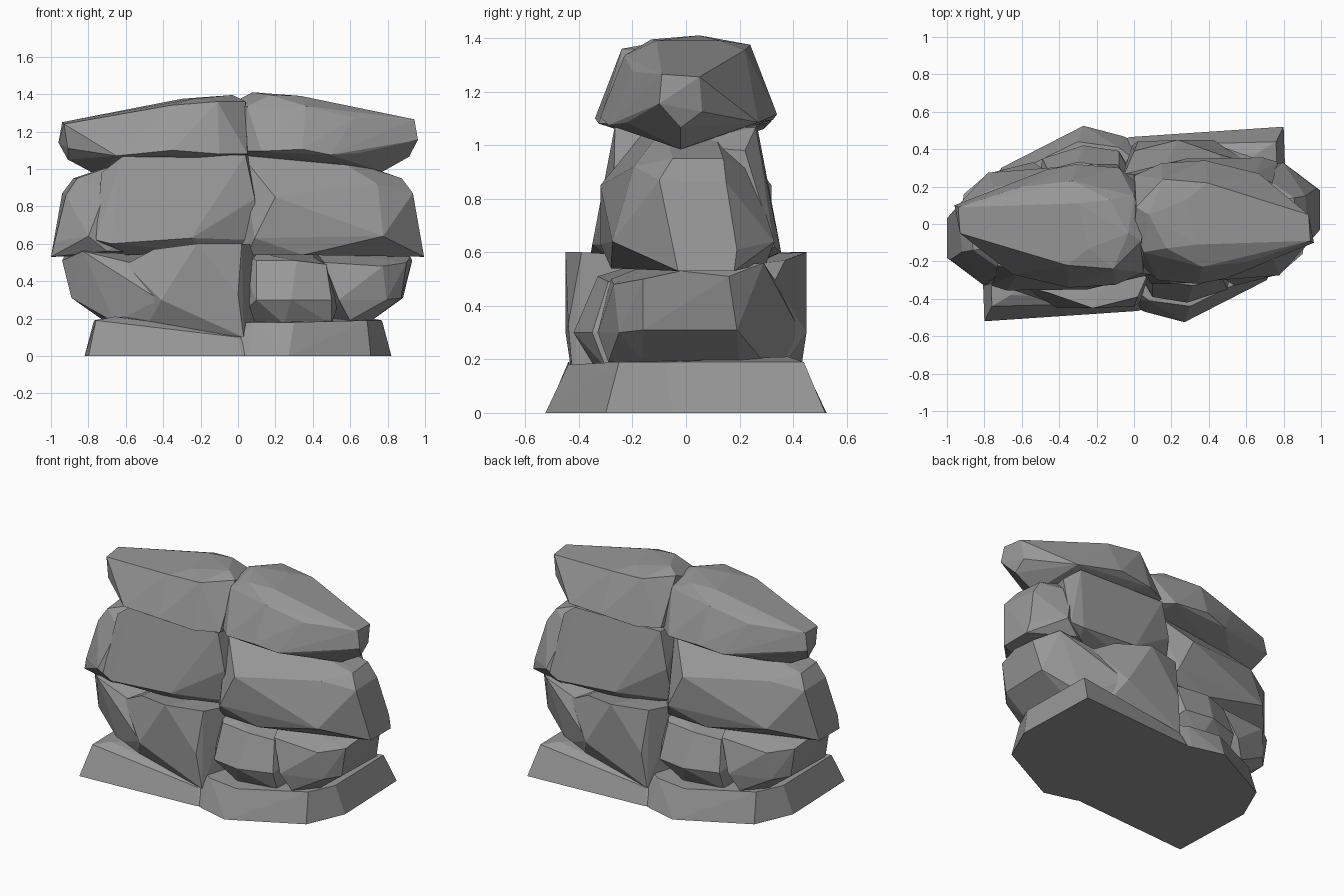
import bpy, bmesh, math

stone = bpy.data.materials.new("grey stone")
stone.diffuse_color = (0.31, 0.31, 0.31, 1)


def rock(name, pts, lift=0.0, shrink=1.0, shift=0.0):
    """Faceted boulder hulled around a few corner points, plus its half-turned twin."""
    bm = bmesh.new()
    for p in pts:
        bm.verts.new(p)
    res = bmesh.ops.convex_hull(bm, input=bm.verts[:])
    junk = {g for g in res["geom_interior"] + res["geom_unused"]
            if isinstance(g, bmesh.types.BMVert) and g.is_valid}
    bmesh.ops.delete(bm, geom=list(junk), context='VERTS')
    bmesh.ops.dissolve_limit(bm, angle_limit=math.radians(4), verts=bm.verts[:], edges=bm.edges[:])
    bmesh.ops.recalc_face_normals(bm, faces=bm.faces[:])
    me = bpy.data.meshes.new(name)
    bm.to_mesh(me)
    bm.free()
    me.materials.append(stone)
    for side, turn in (("left", 0), ("right", math.pi)):
        ob = bpy.data.objects.new(f"{side}_{name}", me)
        ob.rotation_euler.z = turn
        if turn:
            ob.location = (shift, 0, lift)
            ob.scale.x = shrink
        bpy.context.collection.objects.link(ob)


# Wide sloping foot slab
rock("base_slab", [
    (-.80, -.52, 0), (.02, -.465, 0), (.10, -.44, 0), (-.82, .05, 0), (-.71, .30, 0),
    (-.27, .525, 0), (-.06, .47, 0), (.10, .40, 0),
    (-.76, -.44, .19), (-.66, -.38, .21), (0, -.42, .10), (.08, -.36, .11),
    (-.77, .08, .19), (-.69, .25, .19), (-.30, .44, .18), (-.08, .41, .18), (.06, .30, .18)])

# Lower boulder: bulging front block
rock("lower_boulder", [
    (-.60, -.33, .49), (-.45, -.37, .57), (-.22, -.45, .60), (.02, -.39, .60), (.10, -.21, .59),
    (-.41, -.45, .30), (.00, -.44, .33), (-.48, -.36, .17), (.03, -.42, .10), (.10, -.22, .18),
    (-.08, .30, .51), (-.30, .33, .51), (-.08, .39, .30), (-.27, .42, .30),
    (-.49, .35, .30), (-.23, .34, .17), (-.49, .30, .17), (-.46, .29, .49),
    (.06, .10, .58), (.06, .15, .17)], shrink=.98, shift=.02)

# Lower boulder: undercut outer end
rock("lower_end_rock", [
    (-.83, -.29, .56), (-.58, -.33, .50), (-.94, -.16, .51), (-.93, .02, .53),
    (-.89, -.19, .31), (-.88, .16, .31), (-.48, -.36, .17), (-.42, -.43, .30), (-.66, -.30, .18),
    (-.72, -.20, .19), (-.60, .29, .19), (-.72, .16, .19), (-.91, .16, .50), (-.78, .27, .48),
    (-.46, .28, .50), (-.54, .33, .30), (-.80, .25, .30), (-.40, .10, .57)],
    shrink=.98, shift=.01)

# Middle boulder: block with the large front face
rock("middle_boulder", [
    (-.62, -.26, 1.065), (.04, -.265, 1.075), (.09, -.27, .84), (-.68, -.355, .60),
    (.10, -.22, .62), (-.25, -.35, .63), (-.73, -.22, .98), (-.76, -.33, .62),
    (-.15, -.25, .55), (.09, .05, .55), (-.60, -.20, .54), (-.65, .05, 1.0),
    (.06, -.05, 1.08), (-.45, .05, 1.08), (-.60, .10, .54)],
    shrink=.96, shift=.04)

# Middle boulder: faceted ledge wrapping the back and outer end
rock("middle_ledge", [
    (-.02, .14, 1.07), (-.50, .08, 1.07), (-.20, .32, .85), (-.09, .32, .63), (-.78, .275, .64),
    (-.75, .195, .92), (-.88, .05, .95), (-.94, .10, .87), (-.86, -.14, .95), (-.92, -.15, .86),
    (-.98, -.19, .61), (-1.0, -.18, .53), (-1.0, .03, .53), (-.70, -.25, .90), (-.80, -.33, .64),
    (-.70, -.30, .56), (-.35, .28, .54), (-.05, .26, .54), (.04, .05, 1.05), (.06, .12, .55),
    (-.55, -.10, 1.06)], shrink=.995, shift=0)

# Long cap stone
rock("cap_stone", [
    (-.96, .10, 1.14), (-.94, .09, 1.25), (-.93, -.05, 1.24), (-.91, -.06, 1.11), (-.91, .02, 1.05),
    (-.65, -.27, 1.07), (-.35, -.34, 1.10), (-.10, -.325, 1.08), (.05, -.26, 1.08),
    (-.36, -.22, 1.34), (-.11, -.24, 1.36), (.04, -.09, 1.36),
    (-.30, .11, 1.375), (-.03, -.05, 1.395), (-.24, -.13, 1.375),
    (-.13, .13, 1.38), (-.62, .10, 1.30), (.06, .10, 1.08), (.05, .02, 1.32),
    (0, .15, 1.32), (.01, .22, 1.08), (-.08, .30, 1.08), (-.31, .32, 1.09), (-.33, .23, 1.32),
    (-.47, .29, 1.06), (-.60, .20, 1.26), (-.63, .22, 1.07), (-.76, .02, .97), (.02, 0, 1.03)],
    lift=0.015, shrink=.95, shift=.05)
